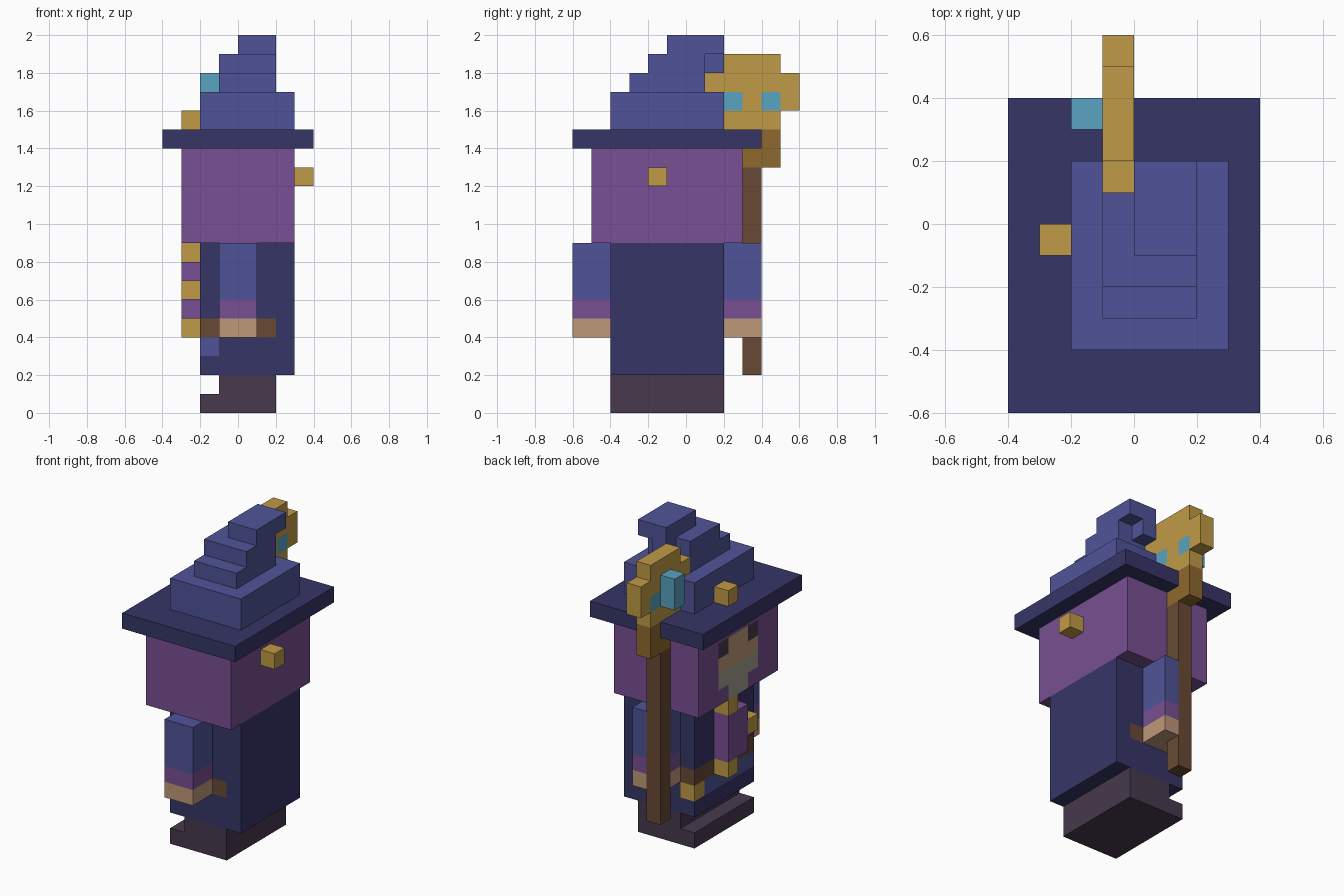
import bpy, bmesh
from mathutils import Vector

if "Cube" in bpy.data.objects:
    bpy.data.objects.remove(bpy.data.objects["Cube"], do_unlink=True)

UNIT = 0.1  # edge length of one cell

# Flat palette, sRGB 0-255
PALETTE = {
    "navy": (54, 53, 103), "blue": (80, 84, 152), "purple": (120, 79, 147),
    "gold": (192, 154, 70), "dark_gold": (143, 105, 45), "brown": (104, 74, 52),
    "skin": (190, 152, 120), "teal": (90, 163, 192), "charcoal": (71, 57, 77),
    "grey": (162, 162, 147),
}


def linear(c):
    c /= 255
    return c / 12.92 if c <= 0.04045 else ((c + 0.055) / 1.055) ** 2.4


MATS = {}
for name, rgb in PALETTE.items():
    mat = bpy.data.materials.new(name)
    mat.use_nodes = True
    col = tuple(linear(c) for c in rgb) + (1.0,)
    mat.diffuse_color = col
    bsdf = next(n for n in mat.node_tree.nodes if n.type == 'BSDF_PRINCIPLED')
    bsdf.inputs["Base Color"].default_value = col
    bsdf.inputs["Roughness"].default_value = 0.9
    MATS[name] = mat

DIRS = [Vector(d) for d in ((1, 0, 0), (-1, 0, 0), (0, 1, 0),
                            (0, -1, 0), (0, 0, 1), (0, 0, -1))]


def part(name, *boxes):
    """Fill (colour, low corner, high corner) boxes in cell units; later boxes
    recolour earlier ones, and colour None removes cells."""
    cells = {}
    for colour, lo, hi in boxes:
        for x in range(lo[0], hi[0]):
            for y in range(lo[1], hi[1]):
                for z in range(lo[2], hi[2]):
                    if colour is None:
                        cells.pop((x, y, z), None)
                    else:
                        cells[x, y, z] = colour
    colours = sorted(set(cells.values()))
    bm = bmesh.new()
    verts = {}

    def vert(p):
        key = tuple(round(c) for c in p)
        if key not in verts:
            verts[key] = bm.verts.new(Vector(key) * UNIT)
        return verts[key]

    # Outer skin only: one quad per exposed cell side
    for cell, colour in cells.items():
        for d in DIRS:
            if tuple(int(c + e) for c, e in zip(cell, d)) in cells:
                continue
            u = Vector((d.y, d.z, d.x))
            v = d.cross(u)
            mid = Vector(cell) + Vector((0.5, 0.5, 0.5)) + d / 2
            quad = [mid + (u * a + v * b) / 2
                    for a, b in ((-1, -1), (1, -1), (1, 1), (-1, 1))]
            face = bm.faces.new([vert(p) for p in quad])
            face.material_index = colours.index(colour)
    # Merge flat areas of one colour
    bmesh.ops.dissolve_limit(bm, angle_limit=0.01, verts=bm.verts[:],
                             edges=bm.edges[:], delimit={'MATERIAL'})
    mesh = bpy.data.meshes.new(name)
    bm.to_mesh(mesh)
    bm.free()
    for c in colours:
        mesh.materials.append(MATS[c])
    obj = bpy.data.objects.new(name, mesh)
    bpy.context.scene.collection.objects.link(obj)
    return obj


# Boots with low toes
part("boots",
     ("charcoal", (-1, -4, 0), (2, 2, 2)),
     ("charcoal", (-2, -4, 0), (-1, 2, 1)))

# Robe with belt, trim and pouch
part("robe",
     ("navy", (-2, -4, 2), (3, 2, 9)),
     ("brown", (-2, -4, 4), (2, 2, 5)),
     ("blue", (-2, -4, 3), (-1, 1, 4)),
     ("gold", (-2, 1, 3), (-1, 2, 4)))

# Hanging book with gold fittings
part("book",
     ("purple", (-3, -2, 5), (-2, 0, 8)),
     ("gold", (-3, -1, 8), (-2, 0, 9)),
     ("gold", (-3, -1, 4), (-2, 0, 5)),
     ("gold", (-3, -3, 6), (-2, -2, 7)))


# Arms: sleeve, cuff and hand
def arm(name, y, *extra):
    part(name,
         ("blue", (-1, y, 6), (1, y + 2, 9)),
         ("purple", (-1, y, 5), (1, y + 2, 6)),
         ("skin", (-1, y, 4), (1, y + 2, 5)), *extra)


arm("left_arm", -6)
arm("right_arm", 2, (None, (-1, 3, 4), (0, 4, 9)))  # gap for the staff

# Hooded head: face, eyes and beard
part("head",
     ("purple", (-3, -5, 9), (3, 3, 14)),
     ("skin", (-3, -3, 11), (-2, 1, 13)),
     ("grey", (-3, -3, 10), (-2, 1, 11)),
     ("grey", (-3, -2, 9), (-2, 0, 10)),
     *[("charcoal", (-3, y, 12), (-2, y + 1, 13)) for y in (-3, 0)])
part("hood_clasp", ("gold", (3, -2, 12), (4, -1, 13)))

# Hat: brim, stepped crown and bent tip
part("hat_brim",
     ("navy", (-4, -6, 14), (4, 4, 15)),
     (None, (-1, 3, 14), (0, 4, 15)))
part("hat_crown",
     ("blue", (-2, -4, 15), (3, 2, 17)),
     ("blue", (-1, -3, 17), (2, 1, 18)),
     ("blue", (-1, -2, 18), (2, 1, 19)),
     ("blue", (0, 1, 18), (1, 2, 19)),
     ("blue", (0, -1, 19), (2, 2, 20)))
part("hat_buckle", ("gold", (-3, -1, 15), (-2, 0, 16)))

# Staff: shaft, collar, ornate head and gems
part("staff",
     ("brown", (-1, 3, 2), (0, 4, 13)),
     ("dark_gold", (-1, 3, 13), (0, 5, 15)),
     ("gold", (-1, 2, 15), (0, 5, 16)),
     ("gold", (-1, 2, 16), (0, 6, 17)),
     ("gold", (-1, 1, 17), (0, 6, 18)),
     ("gold", (-1, 2, 18), (0, 5, 19)),
     *[("teal", (-1, y, 16), (0, y + 1, 17)) for y in (2, 4)])
part("staff_gem", ("teal", (-2, 3, 16), (-1, 4, 18)))
